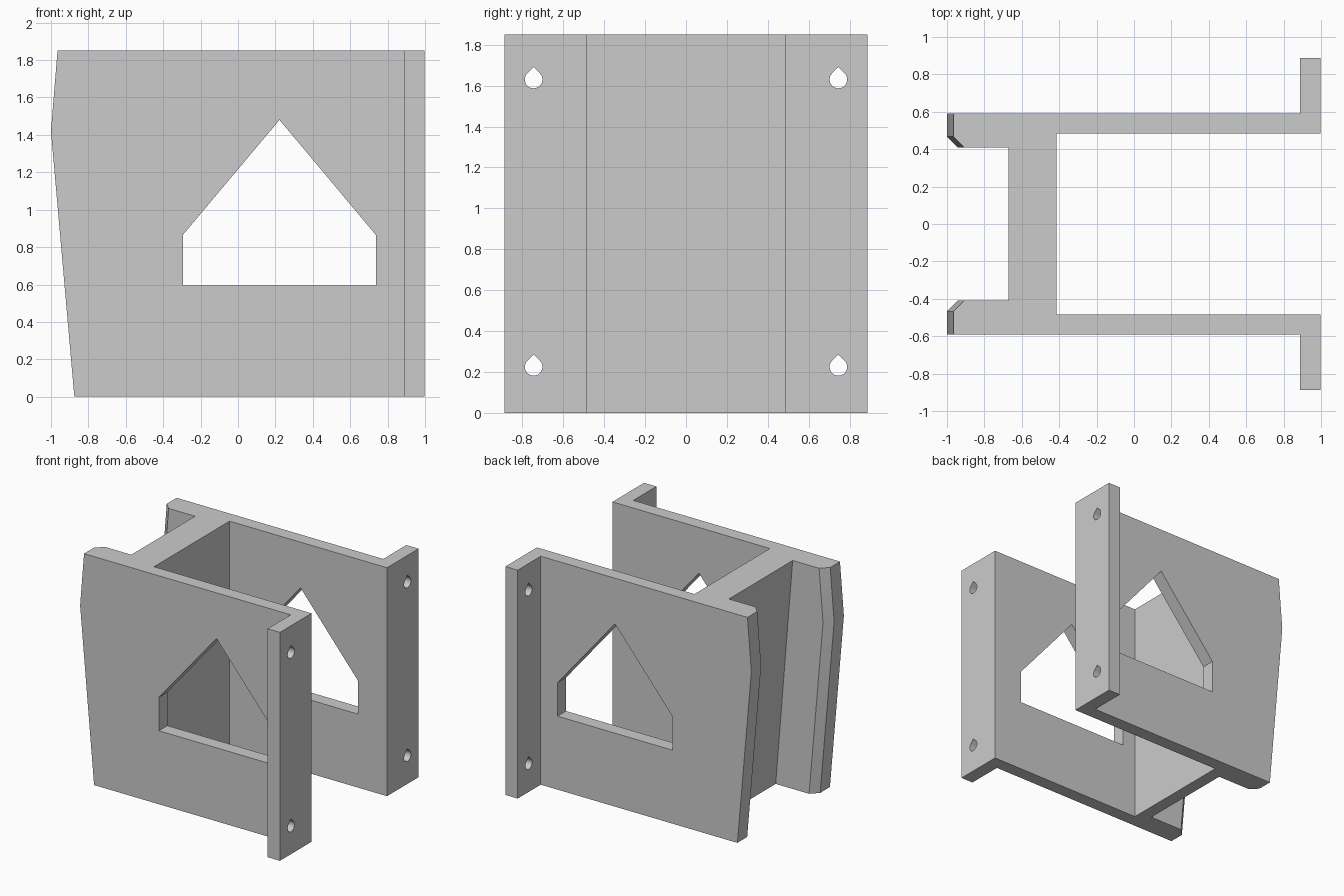
import bpy, bmesh, math

if "Cube" in bpy.data.objects:
    bpy.data.objects.remove(bpy.data.objects["Cube"])

HEIGHT = 1.85

grey = bpy.data.materials.new("plain grey")
grey.diffuse_color = (0.60, 0.60, 0.60, 1)
grey.use_nodes = True
grey.node_tree.nodes["Principled BSDF"].inputs["Base Color"].default_value = grey.diffuse_color


def loft(name, rings):
    """Closed solid through matching rings of points."""
    bm = bmesh.new()
    loops = [[bm.verts.new(p) for p in ring] for ring in rings]
    n = len(loops[0])
    for a, b in zip(loops, loops[1:]):
        for i in range(n):
            j = (i + 1) % n
            bm.faces.new((a[i], a[j], b[j], b[i]))
    bm.faces.new(loops[0][::-1])
    bm.faces.new(loops[-1])
    bmesh.ops.recalc_face_normals(bm, faces=bm.faces)
    mesh = bpy.data.meshes.new(name)
    bm.to_mesh(mesh)
    bm.free()
    mesh.materials.append(grey)
    obj = bpy.data.objects.new(name, mesh)
    bpy.context.collection.objects.link(obj)
    return obj


def section(z, edge):
    """Plan section: H-shaped body with chamfered lips and outward flanges."""
    groove = -0.518 - 0.152 * z / HEIGHT    # sloping face of the cross plate
    half = [(groove, 0.408), (edge + 0.058, 0.408), (edge, 0.467),
            (edge, 0.592), (0.887, 0.592), (0.887, 0.887),
            (0.997, 0.887), (0.997, 0.483), (-0.414, 0.483)]
    plan = half + [(x, -y) for x, y in reversed(half)]
    return [(x, y, z) for x, y in plan]


# Bracket body, its rear edge bending at z = 1.42
body = loft("bracket_body", [section(0, -0.875), section(1.42, -1.0),
                             section(HEIGHT, -0.965)])

# House-shaped window through both side walls
window = [(-0.295, 0.595), (0.737, 0.595), (0.737, 0.865),
          (0.222, 1.48), (-0.295, 0.865)]
cutters = [loft("window_cutter", [[(x, y, z) for x, z in window] for y in (-0.8, 0.8)])]

# Teardrop screw holes in the flanges
R = 0.043
drop = [(R * math.cos(a), R * math.sin(a)) for a in
        (math.radians(135 + 270 * i / 24) for i in range(25))]
drop.append((0, R * math.sqrt(2)))
for y0 in (-0.745, 0.745):
    for z0 in (0.225, 1.63):
        cutters.append(loft("screw_hole_cutter",
                            [[(x, y0 + y, z0 + z) for y, z in drop] for x in (0.8, 1.1)]))

for cutter in cutters:
    cutter.hide_render = True
    cutter.hide_set(True)
    mod = body.modifiers.new(cutter.name, 'BOOLEAN')
    mod.operation = 'DIFFERENCE'
    mod.solver = 'EXACT'
    mod.object = cutter

# Smooth only the hole walls, keeping all other edges sharp
bpy.context.view_layer.objects.active = body
body.select_set(True)
for mod in list(body.modifiers):
    bpy.ops.object.modifier_apply(modifier=mod.name)
for cutter in cutters:
    bpy.data.objects.remove(cutter)
bpy.ops.object.shade_smooth_by_angle(angle=math.radians(20))
